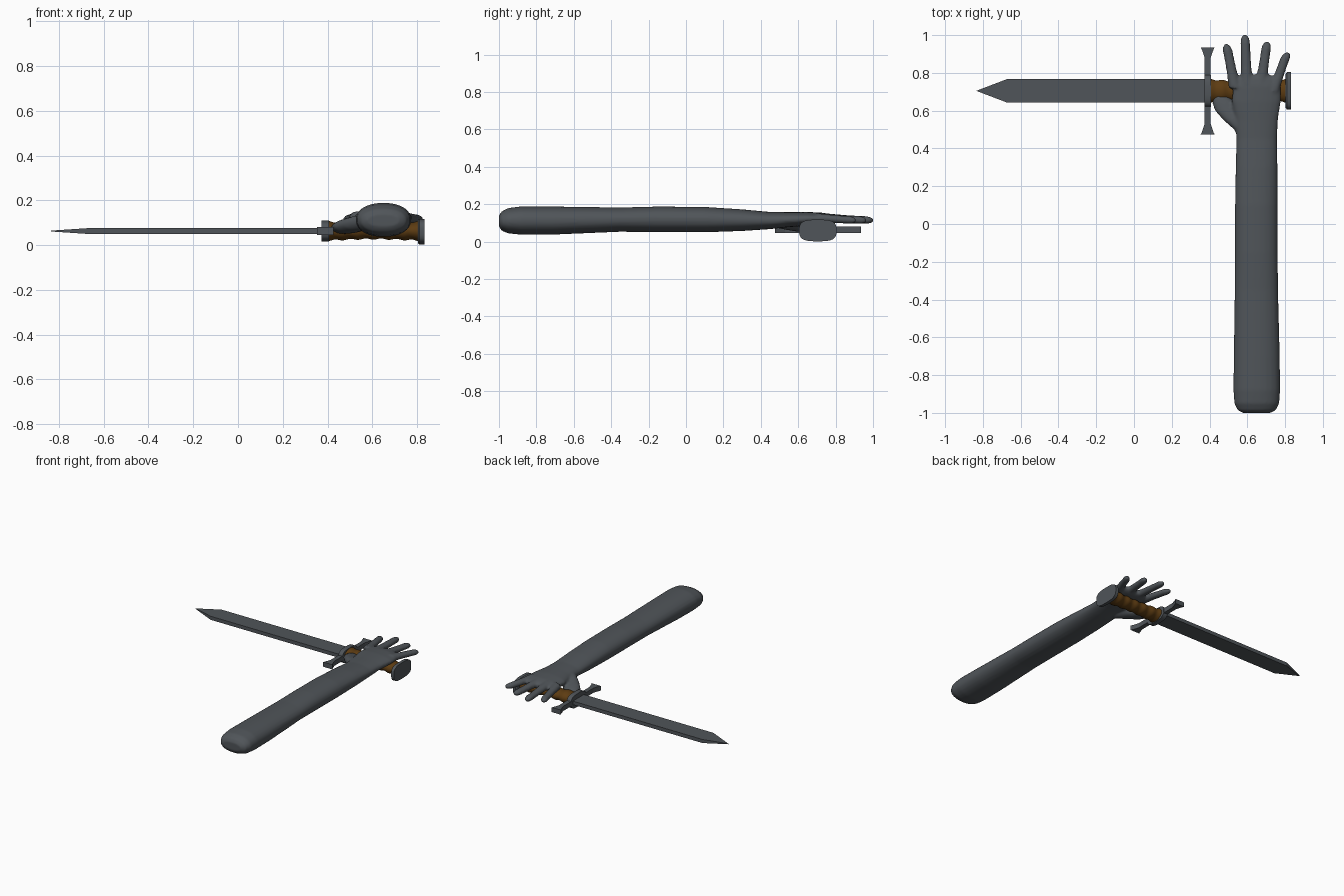
import bpy, bmesh
from math import cos, sin, pi, copysign

cube = bpy.data.objects.get("Cube")
if cube:
    bpy.data.objects.remove(cube)


def material(name, colour):
    m = bpy.data.materials.new(name)
    m.use_nodes = True
    m.diffuse_color = (*colour, 1)
    m.node_tree.nodes["Principled BSDF"].inputs["Base Color"].default_value = (*colour, 1)
    return m


grey = material("slate grey", (0.08, 0.09, 0.1))
brown = material("leather brown", (0.11, 0.045, 0.006))


def finish(bm, name, mat, smooth=False):
    bmesh.ops.recalc_face_normals(bm, faces=bm.faces)
    me = bpy.data.meshes.new(name)
    bm.to_mesh(me)
    bm.free()
    me.materials.append(mat)
    ob = bpy.data.objects.new(name, me)
    bpy.context.collection.objects.link(ob)
    if smooth:
        bpy.ops.object.select_all(action='DESELECT')
        ob.select_set(True)
        bpy.context.view_layer.objects.active = ob
        bpy.ops.object.shade_smooth_by_angle()
    return ob


def loft(bm, rings, axis="y", n=24, power=2):
    """Rings are (position along axis, side centre, z centre, side radius, z radius)."""
    loops = []
    for t, a, z, ra, rz in rings:
        loop = []
        for i in range(n):
            c, s = cos(2 * pi * (i + .5) / n), sin(2 * pi * (i + .5) / n)
            u = a + ra * copysign(abs(c) ** (2 / power), c)
            w = z + rz * copysign(abs(s) ** (2 / power), s)
            loop.append(bm.verts.new((u, t, w) if axis == "y" else (t, u, w)))
        loops.append(loop)
    for p, q in zip(loops, loops[1:]):
        for i in range(n):
            j = (i + 1) % n
            bm.faces.new((p[i], p[j], q[j], q[i]))
    bm.faces.new(loops[0])
    bm.faces.new(loops[-1])


def prism(bm, outline, z0, z1):
    face = bm.faces.new([bm.verts.new((x, y, z0)) for x, y in outline])
    ext = bmesh.ops.extrude_face_region(bm, geom=[face])["geom"]
    for v in ext:
        if isinstance(v, bmesh.types.BMVert):
            v.co.z = z1


# Arm and palm
bm = bmesh.new()
loft(bm, [
    (-1.0, .65, .11, .075, .03), (-.985, .65, .11, .102, .052),
    (-.95, .65, .112, .119, .068), (-.88, .65, .113, .124, .076),
    (-.7, .65, .113, .122, .075), (-.35, .648, .118, .115, .065),
    (-.15, .648, .119, .113, .069), (.1, .648, .118, .113, .068),
    (.3, .649, .115, .111, .058), (.45, .65, .113, .108, .046),
    (.55, .65, .118, .112, .04), (.65, .648, .122, .13, .037),
    (.73, .65, .122, .127, .033), (.77, .65, .121, .11, .026),
    (.79, .645, .12, .08, .015)], power=2.2)

# Fingers, from base to tip
for bx, by, tx, ty in [(.535, .72, .489, .953), (.598, .74, .587, 1.003),
                       (.672, .74, .705, .967), (.735, .70, .812, .91)]:
    rings = []
    for f, r in [(0, .034), (.35, .028), (.55, .027), (.7, .026),
                 (.85, .026), (.94, .021), (1, .009)]:
        rings.append((by + (ty - by) * f, bx + (tx - bx) * f,
                      .126 - .012 * f, r, r * .8))
    loft(bm, rings, n=14)

# Thumb and its web
loft(bm, [(.44, .60, .112, .04, .025), (.5, .575, .105, .045, .035),
          (.55, .535, .096, .062, .035), (.6, .50, .086, .072, .033),
          (.64, .48, .08, .065, .03), (.67, .462, .076, .044, .025),
          (.688, .45, .074, .02, .012)], n=18)
arm = finish(bm, "arm_and_hand", grey)
remesh = arm.modifiers.new("blend", 'REMESH')
remesh.mode = 'VOXEL'
remesh.voxel_size = .008
remesh.use_smooth_shade = True
relax = arm.modifiers.new("relax", 'SMOOTH')
relax.factor = .5
relax.iterations = 5

# Blade with a tapered point
Y, Z = .705, .063
bm = bmesh.new()
prism(bm, [(.39, Y - .063), (.39, Y + .063), (-.67, Y + .063),
           (-.835, Y), (-.67, Y - .063)], Z - .013, Z + .013)
for v in bm.verts:
    if v.co.x < -.8:
        v.co.z = Z + (v.co.z - Z) * .15
finish(bm, "blade", grey)

# Crossguard with flared ends
bm = bmesh.new()
half = [(.037, .23), (.032, .222), (.016, .175), (.016, -.175), (.032, -.222), (.037, -.23)]
outline = [(.39 + x, Y + y) for x, y in half]
outline += [(.39 - x, Y + y) for x, y in reversed(half)]
prism(bm, outline, Z - .017, Z + .017)
finish(bm, "crossguard", grey)

# Collar in the middle of the guard
bm = bmesh.new()
loft(bm, [(.373, Y, Z, .085, .048), (.407, Y, Z, .085, .048)], "x", 24, 3)
finish(bm, "guard_collar", grey, True)

# Grip with wrapped ridges
bm = bmesh.new()
rings = []
for i in range(49):
    f = i / 48
    flare = .012 * (2 * f - 1) ** 2
    ridge = .003 * cos(f * 12 * pi)
    rings.append((.4 + .41 * f, Y, Z, .05 + flare + ridge, .036 + flare * .6 + ridge))
loft(bm, rings, "x", 24)
finish(bm, "grip", brown, True)

# Pommel plate
bm = bmesh.new()
loft(bm, [(.803, Y, .06, .09, .052), (.81, Y, .06, .1, .058),
          (.832, Y, .06, .1, .058)], "x", 28, 3.2)
finish(bm, "pommel", grey, True)
